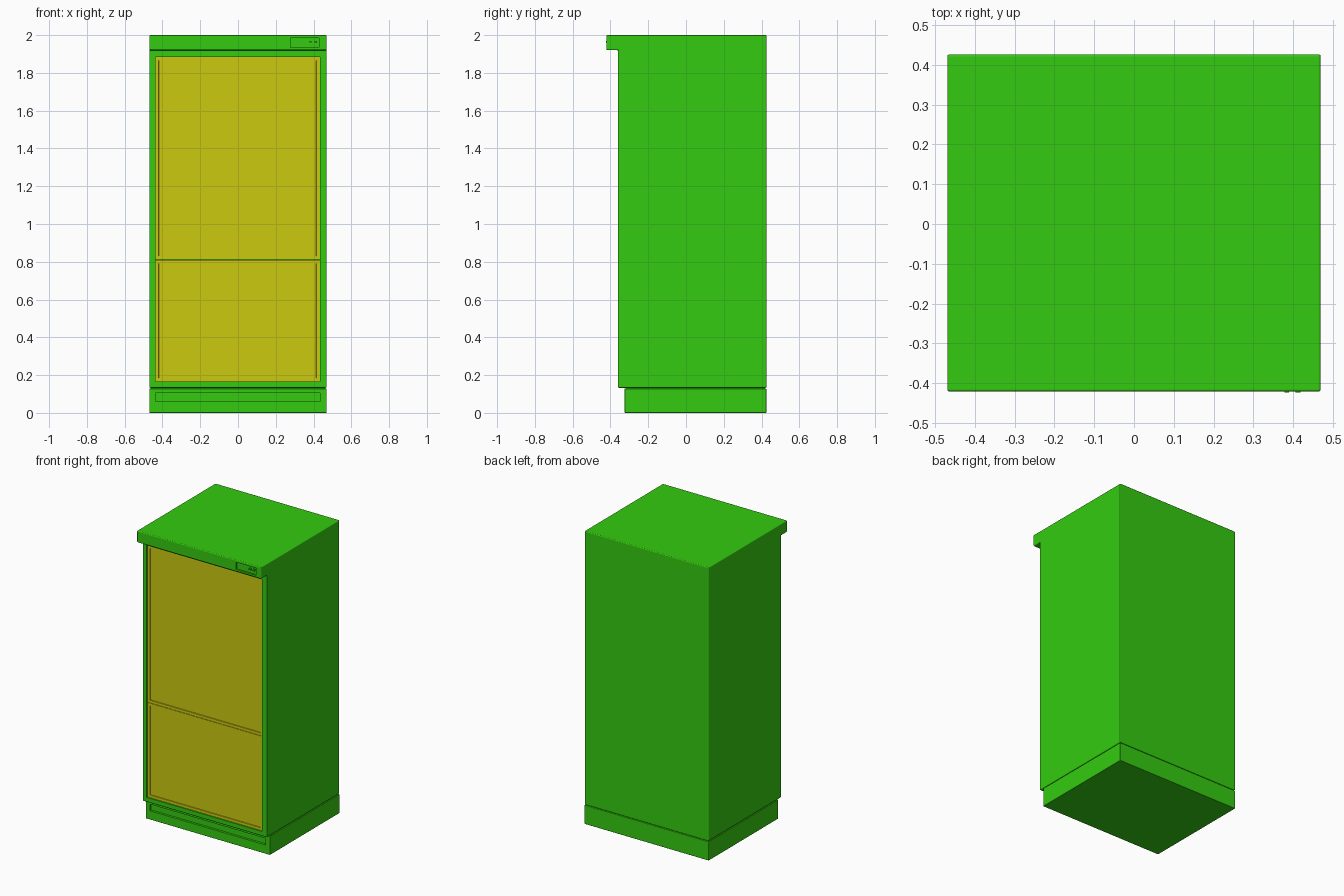
import bpy, bmesh, math
from mathutils import Vector

if "Cube" in bpy.data.objects:
    bpy.data.objects.remove(bpy.data.objects["Cube"])


def material(name, rgb):
    m = bpy.data.materials.new(name)
    m.diffuse_color = (*rgb, 1)
    m.use_nodes = True
    m.node_tree.nodes["Principled BSDF"].inputs["Base Color"].default_value = m.diffuse_color
    return m


GREEN = material("green_paint", (0.034, 0.6, 0.005))
YELLOW = material("yellow_panel", (0.6, 0.59, 0.005))


def make_object(name, bm, mat, bevel=0.0):
    bmesh.ops.recalc_face_normals(bm, faces=bm.faces)
    if bevel:
        bmesh.ops.bevel(bm, geom=bm.edges[:], offset=bevel, segments=3,
                        profile=0.5, affect='EDGES', clamp_overlap=True)
    me = bpy.data.meshes.new(name)
    bm.to_mesh(me)
    bm.free()
    ob = bpy.data.objects.new(name, me)
    bpy.context.collection.objects.link(ob)
    me.materials.append(mat)
    return ob


def box_mesh(x, y, z):
    bm = bmesh.new()
    bmesh.ops.create_cube(bm, size=1)
    for v in bm.verts:
        v.co = Vector([r[0] if c < 0 else r[1] for c, r in zip(v.co, (x, y, z))])
    return bm


def box(name, x, y, z, mat=GREEN, bevel=0.0):
    return make_object(name, box_mesh(x, y, z), mat, bevel)


def cut(target, name, x, y, z):
    cutter = box(name, x, y, z)
    cutter.hide_render = True
    cutter.hide_viewport = True
    cutter.display_type = 'WIRE'
    mod = target.modifiers.new(name, 'BOOLEAN')
    mod.object = cutter
    mod.operation = 'DIFFERENCE'
    mod.solver = 'EXACT'


def door(name, x, y, z):
    # Slab with a narrow border around a slightly sunken field
    bm = box_mesh(x, y, z)
    bm.normal_update()
    front = min(bm.faces, key=lambda f: f.calc_center_median().y)
    bmesh.ops.inset_region(bm, faces=[front], thickness=0.026)
    bmesh.ops.inset_region(bm, faces=[front], thickness=0.002, depth=-0.004)
    return make_object(name, bm, YELLOW)


def smooth(ob):
    # Rounded edges shade smoothly while the large faces stay flat
    bpy.ops.object.select_all(action='DESELECT')
    ob.select_set(True)
    bpy.context.view_layer.objects.active = ob
    bpy.ops.object.shade_smooth_by_angle(angle=math.radians(40))
    for mod in list(ob.modifiers):
        if mod.type == 'BOOLEAN':
            bpy.ops.object.modifier_apply(modifier=mod.name)
    bpy.ops.object.shade_smooth_by_angle(angle=math.radians(40))
    wn = ob.modifiers.new("weighted_normals", 'WEIGHTED_NORMAL')
    wn.weight = 100
    wn.keep_sharp = True


# Cabinet: side profile with the overhanging top, extruded across the width
profile = [(-0.36, 0.133), (-0.36, 1.92), (-0.421, 1.92),
           (-0.421, 2.0), (0.426, 2.0), (0.426, 0.133)]
bm = bmesh.new()
face = bm.faces.new([bm.verts.new((-0.469, y, z)) for y, z in profile])
ext = bmesh.ops.extrude_face_region(bm, geom=[face])
bmesh.ops.translate(bm, vec=(0.938, 0, 0),
                    verts=[g for g in ext["geom"] if isinstance(g, bmesh.types.BMVert)])
cabinet = make_object("cabinet", bm, GREEN, bevel=0.006)
cut(cabinet, "door_recess_cutter", (-0.438, 0.434), (-0.5, -0.33), (0.165, 1.885))
cut(cabinet, "control_recess_cutter", (0.278, 0.43), (-0.5, -0.41), (1.935, 1.985))

# Doors
door("upper_door", (-0.438, 0.434), (-0.352, -0.33), (0.812, 1.885))
door("lower_door", (-0.438, 0.434), (-0.352, -0.33), (0.165, 0.81))

# Plinth with a vent slot, and the neck in the shadow gap above it
plinth = box("plinth", (-0.469, 0.469), (-0.325, 0.425), (0, 0.129), bevel=0.003)
cut(plinth, "vent_slot_cutter", (-0.438, 0.434), (-0.5, -0.31), (0.06, 0.105))
box("plinth_neck", (-0.462, 0.462), (-0.318, 0.418), (0.12, 0.14))

# Control buttons
for i, x in enumerate((0.384, 0.412)):
    box(f"control_button_{i + 1}", (x - 0.006, x + 0.006), (-0.424, -0.405),
        (1.96, 1.97))

smooth(cabinet)
smooth(plinth)
